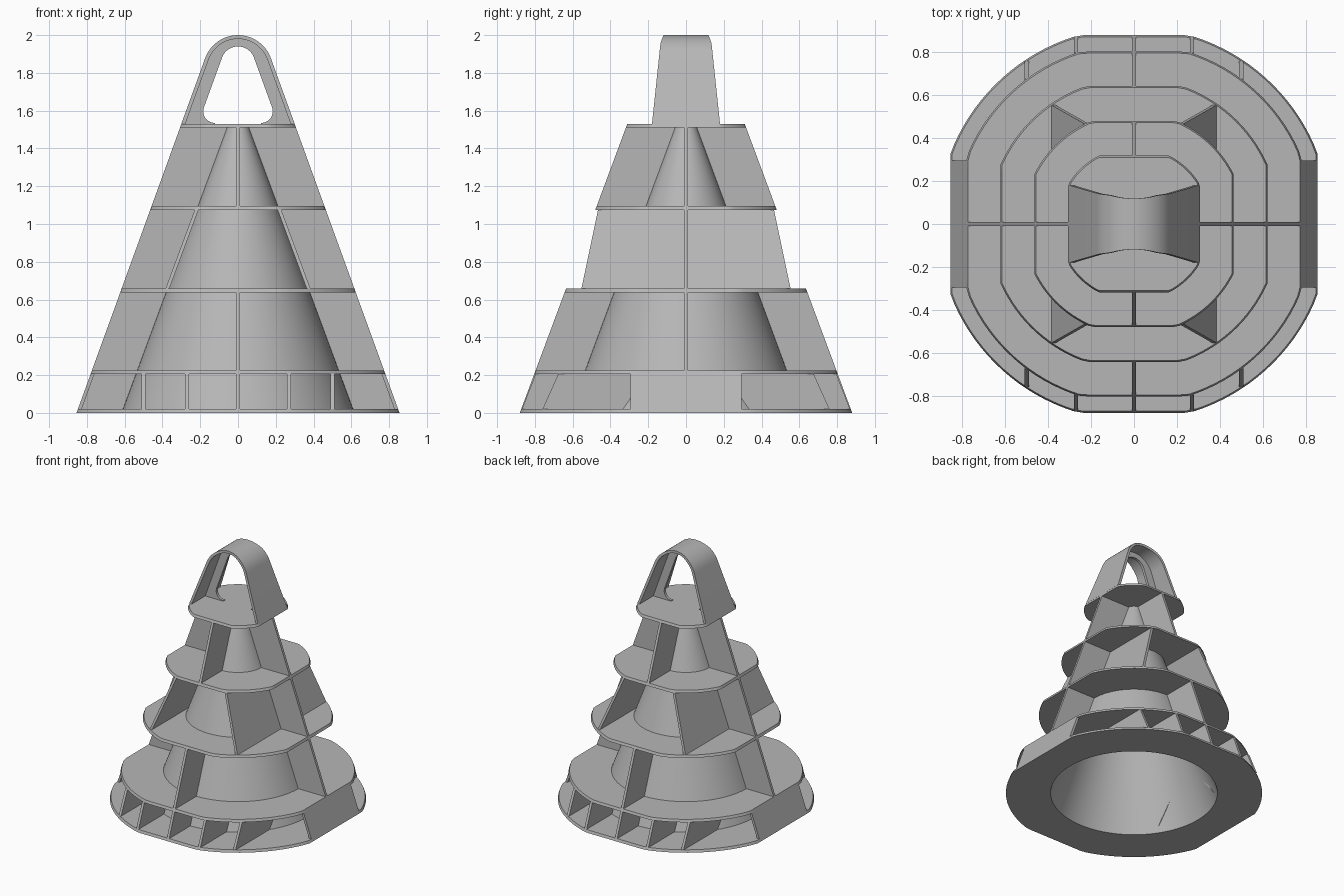
import bpy, bmesh
from math import sin, cos, pi, sqrt, radians

cube = bpy.data.objects.get("Cube")
if cube:
    bpy.data.objects.remove(cube, do_unlink=True)

grey = bpy.data.materials.new("plain grey")
grey.use_nodes = True
COLOUR = (0.47, 0.47, 0.47, 1)
grey.diffuse_color = COLOUR
grey.node_tree.nodes["Principled BSDF"].inputs["Base Color"].default_value = COLOUR

T = 0.02          # sheet thickness
H = T / 2


# Tapering limits of the body at height z
def flat_x(z): return 0.855 - 0.363 * z
def flat_y(z): return 0.88 - 0.372 * z
def rim(z): return 0.917 - 0.37 * z
def core(z): return 0.617 - 0.37 * z


def outline(a, z):
    """Circular rim cut by four flats, at angle a."""
    return min(rim(z), flat_x(z) / max(abs(cos(a)), 1e-6),
               flat_y(z) / max(abs(sin(a)), 1e-6))


def make(name, verts, faces, smooth=False):
    mesh = bpy.data.meshes.new(name)
    mesh.from_pydata(verts, [], faces)
    bm = bmesh.new()
    bm.from_mesh(mesh)
    bmesh.ops.recalc_face_normals(bm, faces=bm.faces)
    bm.to_mesh(mesh)
    bm.free()
    mesh.materials.append(grey)
    ob = bpy.data.objects.new(name, mesh)
    bpy.context.collection.objects.link(ob)
    if smooth:
        bpy.ops.object.select_all(action='DESELECT')
        ob.select_set(True)
        bpy.context.view_layer.objects.active = ob
        bpy.ops.object.shade_smooth_by_angle(angle=radians(25))
    return ob


def loft(name, rings, closed=True, smooth=False):
    """Skin a list of equal rings; closed joins the last ring to the first."""
    n, m = len(rings[0]), len(rings)
    verts = [p for r in rings for p in r]
    faces = [(i * n + j, i * n + (j + 1) % n,
              (i + 1) % m * n + (j + 1) % n, (i + 1) % m * n + j)
             for i in range(m if closed else m - 1) for j in range(n)]
    if not closed:
        faces += [tuple(range(n)), tuple(range((m - 1) * n, m * n))]
    return make(name, verts, faces, smooth)


def ring(radius, z, n=120):
    return [(radius(2 * pi * i / n, z) * cos(2 * pi * i / n),
             radius(2 * pi * i / n, z) * sin(2 * pi * i / n), z) for i in range(n)]


def slab(name, section, z0, z1):
    """Wall whose four-point plan section changes with height."""
    return loft(name, [[(x, y, z) for x, y in section(z)] for z in (z0, z1)], False)


# Hollow inner cone
def outer_core(a, z): return core(z)
def inner_core(a, z): return core(z) - T
loft("inner_cone", [ring(inner_core, 0), ring(outer_core, 0),
                    ring(outer_core, 1.52), ring(inner_core, 1.52)], smooth=True)

# Horizontal plates
def hole(a, z): return core(z) - H
floors = [0, 0.205, 0.638, 1.075, 1.51]
for name, z in zip(("base_plate", "skirt_plate", "lower_plate", "middle_plate"), floors):
    loft(name, [ring(hole, z), ring(outline, z), ring(outline, z + T), ring(hole, z + T)],
         smooth=True)
loft("top_plate", [ring(outline, floors[-1]), ring(outline, floors[-1] + T)], False, True)


# Vertical ribs
def depth_rib(x, s):
    def section(z):
        a = sqrt((core(z) - H) ** 2 - x * x) * s
        b = min(flat_y(z), sqrt(rim(z) ** 2 - x * x)) * s
        return [(x - H, a), (x + H, a), (x + H, b), (x - H, b)]
    return section


def side_rib(s):
    def section(z):
        a, b = (core(z) - H) * s, flat_x(z) * s
        return [(a, -H), (b, -H), (b, H), (a, H)]
    return section


def tangent_panel(s):
    def section(z):
        a, b = core(z) - H, core(z) + H
        e = sqrt(rim(z) ** 2 - b * b)
        return [(a * s, -e), (b * s, -e), (b * s, e), (a * s, e)]
    return section


def end_wall(s):
    def section(z):
        a, b = (flat_x(z) - T) * s, flat_x(z) * s
        return [(a, -0.295), (b, -0.295), (b, 0.295), (a, 0.295)]
    return section


for s, side in ((1, "left"), (-1, "right")):
    for tier in range(4):
        z0, z1 = floors[tier] + T, floors[tier + 1]
        slab(f"{side}_rib_{tier}", side_rib(s), z0, z1)
        if tier == 2:
            slab(f"{side}_tangent_panel", tangent_panel(s), z0, z1)
    slab(f"{side}_end_wall", end_wall(s), T, floors[1])

for s, side in ((-1, "front"), (1, "back")):
    for tier in (1, 3):
        slab(f"{side}_rib_{tier}", depth_rib(0, s), floors[tier] + T, floors[tier + 1])
    for x in (-0.5, -0.27, 0, 0.27, 0.5):
        slab(f"{side}_skirt_rib", depth_rib(x, s), T, floors[1])


# Lifting loop: a wide arched band with a thin web inside it
BASE, TILT = 1.53, 0.348


def arch(r, zc, foot):
    """Right foot, over the rounded top, to the left foot."""
    arc = [TILT + (pi - 2 * TILT) * i / 24 for i in range(25)]
    pts = [(r * cos(a), zc + r * sin(a)) for a in arc]
    x, z = pts[0]
    fx = x + (z - foot) * 0.363
    return [(fx, foot)] + pts + [(-fx, foot)]


def half_width(z):
    return 0.18 - 0.105 * (z - BASE) if z < 1.96 else 0.135 - 0.4 * (z - 1.96)


band = []
for (xo, zo), (xi, zi) in zip(arch(0.185, 1.815, BASE), arch(0.165, 1.815, BASE)):
    w = half_width(zo)
    band.append([(xo, -w, zo), (xo, w, zo), (xi, w, zi), (xi, -w, zi)])
loft("loop_band", band, False, True)

opening = arch(0.09, 1.85, 1.615)
corner = [(0.122 + 0.062 * cos(a), 1.597 + 0.062 * sin(a))
          for a in [-pi / 2 + pi / 2 * i / 8 for i in range(9)]]
inside = [(0.122, BASE)] + corner + opening + [(-x, z) for x, z in corner[::-1]] + [(-0.122, BASE)]
profile = arch(0.175, 1.815, BASE) + inside[::-1]
loft("loop_web", [[(x, y, z) for x, z in profile] for y in (-H, H)], False)
